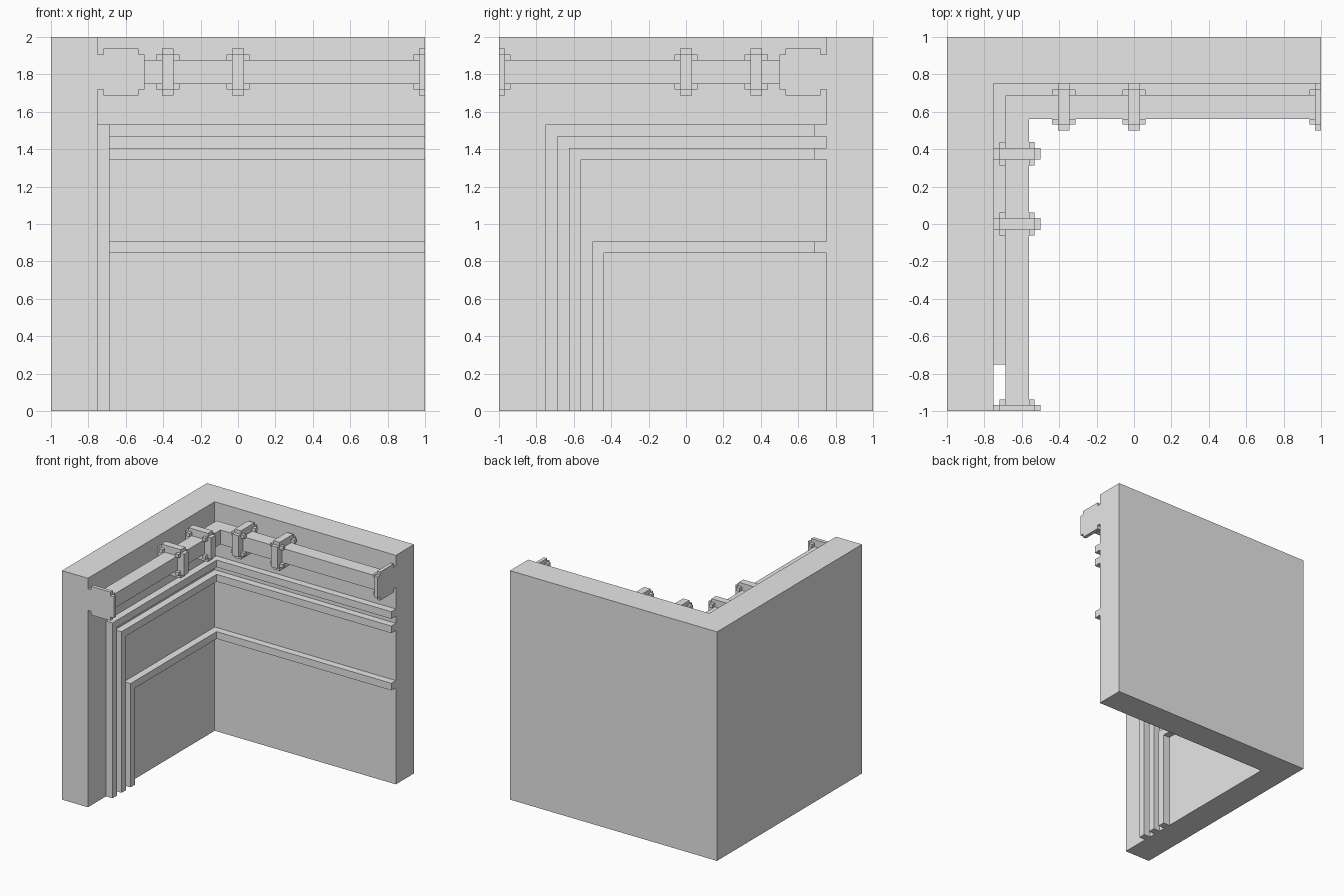
import bpy
import bmesh
from mathutils import Vector

cube = bpy.data.objects.get("Cube")
if cube:
    bpy.data.objects.remove(cube, do_unlink=True)

U = 1 / 32          # basic thickness step
INNER = 0.75        # distance of the inner wall faces from the centre
END = 0.98          # inner parts stop inside the end clamps

grey = bpy.data.materials.new("plain grey")
grey.use_nodes = True
colour = (0.8, 0.8, 0.8, 1)
grey.diffuse_color = colour
grey.node_tree.nodes["Principled BSDF"].inputs["Base Color"].default_value = colour


def prism(name, outline, place, start, stop):
    """Extrude a 2D outline from start to stop; place maps (u, v, depth) to a point."""
    bm = bmesh.new()
    face = bm.faces.new([bm.verts.new(place(u, v, start)) for u, v in outline])
    shift = Vector(place(0, 0, stop)) - Vector(place(0, 0, start))
    extruded = bmesh.ops.extrude_face_region(bm, geom=[face], use_keep_orig=True)
    moved = [e for e in extruded["geom"] if isinstance(e, bmesh.types.BMVert)]
    bmesh.ops.translate(bm, verts=moved, vec=shift)
    bmesh.ops.recalc_face_normals(bm, faces=bm.faces)
    mesh = bpy.data.meshes.new(name)
    bm.to_mesh(mesh)
    bm.free()
    mesh.materials.append(grey)
    obj = bpy.data.objects.new(name, mesh)
    bpy.context.collection.objects.link(obj)
    return obj


def rect(u0, u1, v0, v1):
    return [(u0, v0), (u1, v0), (u1, v1), (u0, v1)]


def corner(outer, inner, far):
    """L-shaped plan following the right and back walls."""
    return [(-outer, -far), (-inner, -far), (-inner, inner),
            (far, inner), (far, outer), (-outer, outer)]


def plan(u, v, d):          # outline in x, y; extruded in z
    return (u, v, d)


def right_side(u, v, d):    # outline in y, z; extruded in x
    return (d, u, v)


def right_section(u, v, d):  # u is distance from centre, d runs along the right wall
    return (-u, -d, v)


def back_section(u, v, d):  # same section, mirrored onto the back wall
    return (d, u, v)


# Two walls meeting in a corner
prism("walls", corner(1, INNER, 1), plan, 0, 2)

# Stepped trims: an upright and rail on the right wall, a rail on the back wall
face = INNER - 2 * U
for i, (front, top) in enumerate([(-0.75, 49 * U), (-0.625, 45 * U), (-0.5, 29 * U)], 1):
    low = top - 2 * U
    frame = [(front, 0), (front + 2 * U, 0), (front + 2 * U, low),
             (face, low), (face, top), (front, top)]
    prism(f"right_wall_trim_{i}", frame, right_side, -INNER, -face)
    prism(f"back_wall_trim_{i}", rect(face, INNER, low, top), back_section, -INNER, 1)

# Square beam running round both walls
prism("beam", corner(face, face - 4 * U, END), plan, 1.75, 1.875)

# Clamps: a plate with notched corners and four short rods along the beam corners
MID_U, MID_Z = 20 * U, 58 * U
big, small = 4 * U, 3 * U
plate = []
for a, b in [(1, 1), (-1, 1), (-1, -1), (1, -1)]:
    notch = [(a * big, b * small), (a * small, b * small), (a * small, b * big)]
    plate += notch if a * b > 0 else notch[::-1]
plate = [(MID_U + u, MID_Z + v) for u, v in plate]

for wall, place in [("right", right_section), ("back", back_section)]:
    for spot, at in [("corner", -0.375), ("middle", 0), ("end", 1)]:
        prism(f"{wall}_{spot}_clamp", plate, place, at - U, min(at + U, 1))
        for a in (-1, 1):
            for b in (-1, 1):
                u, v = MID_U + a * 2.5 * U, MID_Z + b * 2.5 * U
                section = rect(u - U / 2, u + U / 2, v - U / 2, v + U / 2)
                level = "upper" if b > 0 else "lower"
                side = "outer" if a > 0 else "inner"
                prism(f"{wall}_{spot}_{level}_{side}_rod", section, place,
                      at - 2 * U, min(at + 2 * U, END))
